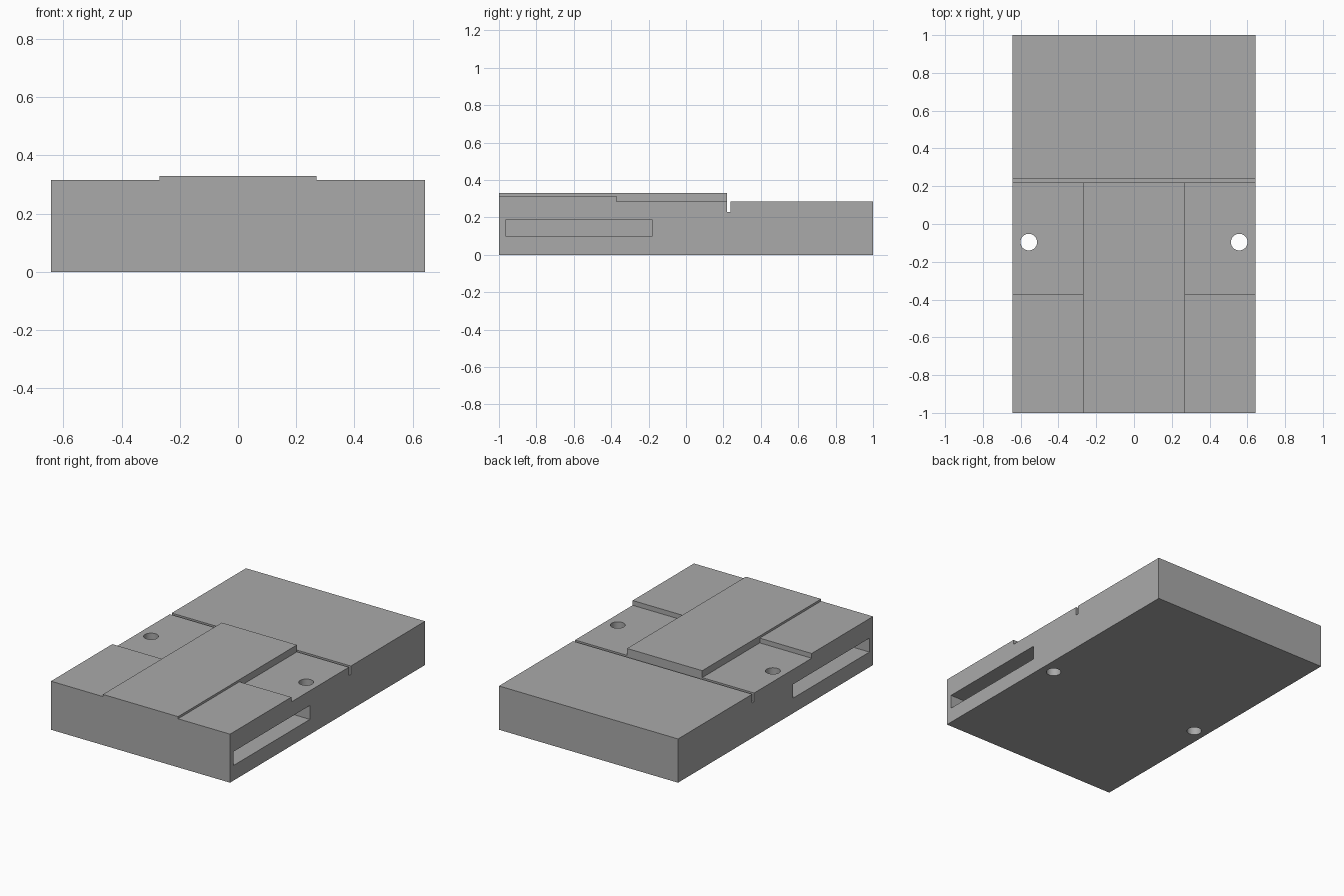
import bpy
import bmesh
from mathutils import Matrix, Vector

cube = bpy.data.objects.get("Cube")
if cube:
    bpy.data.objects.remove(cube, do_unlink=True)

HALF_W = 0.643
RIB = 0.27          # half width of the raised centre
DECK = 0.284        # main deck height
PAD = 0.315         # front side pad height
TOP = 0.329         # raised centre height

grey = bpy.data.materials.new("plain_grey")
grey.use_nodes = True
color = (0.4, 0.4, 0.4, 1)
grey.diffuse_color = color
grey.node_tree.nodes["Principled BSDF"].inputs["Base Color"].default_value = color


def make_object(name, bm):
    bmesh.ops.recalc_face_normals(bm, faces=bm.faces)
    mesh = bpy.data.meshes.new(name)
    bm.to_mesh(mesh)
    bm.free()
    mesh.materials.append(grey)
    obj = bpy.data.objects.new(name, mesh)
    bpy.context.collection.objects.link(obj)
    return obj


def extrude_profile(name, points, x0, x1):
    """Extrude a (y, z) side profile from x0 to x1."""
    bm = bmesh.new()
    face = bm.faces.new([bm.verts.new((x0, y, z)) for y, z in points])
    side = bmesh.ops.extrude_face_region(bm, geom=[face])
    verts = [v for v in side["geom"] if isinstance(v, bmesh.types.BMVert)]
    bmesh.ops.translate(bm, verts=verts, vec=Vector((x1 - x0, 0, 0)))
    return make_object(name, bm)


def cylinder(name, x, y, radius):
    bm = bmesh.new()
    bmesh.ops.create_cone(bm, cap_ends=True, segments=48, radius1=radius,
                          radius2=radius, depth=1, matrix=Matrix.Translation((x, y, 0.2)))
    return make_object(name, bm)


# Block with the raised centre and the cross groove in its side profile
body = extrude_profile("body", [
    (-1, 0), (1, 0), (1, DECK), (0.239, DECK), (0.239, 0.228),
    (0.219, 0.228), (0.219, TOP), (-1, TOP)], -HALF_W, HALF_W)

cutters = []
for label, s in (("left", 1), ("right", -1)):
    # Stepped shelf beside the raised centre
    cutters.append(extrude_profile(label + "_shelf_cutter", [
        (-1.1, PAD), (-0.371, PAD), (-0.371, DECK), (0.229, DECK),
        (0.229, 0.5), (-1.1, 0.5)], s * RIB, s * 0.8))
    # Blind side slot
    cutters.append(extrude_profile(label + "_slot_cutter", [
        (-0.963, 0.098), (-0.181, 0.098), (-0.181, 0.188), (-0.963, 0.188)],
        s * RIB, s * 0.8))
    # Vertical through hole
    cutters.append(cylinder(label + "_hole_cutter", s * 0.557, -0.096, 0.044))

for cutter in cutters:
    cutter.hide_render = True
    cutter.hide_viewport = True
    cutter.display_type = 'WIRE'
    mod = body.modifiers.new(cutter.name, 'BOOLEAN')
    mod.operation = 'DIFFERENCE'
    mod.solver = 'EXACT'
    mod.object = cutter

# Bake the cuts, then drop the cutters
bpy.context.view_layer.update()
evaluated = body.evaluated_get(bpy.context.evaluated_depsgraph_get())
baked = bpy.data.meshes.new_from_object(evaluated)
body.modifiers.clear()
body.data = baked
for cutter in cutters:
    bpy.data.objects.remove(cutter, do_unlink=True)

# Smooth hole walls, sharp block edges
bpy.ops.object.select_all(action='DESELECT')
body.select_set(True)
bpy.context.view_layer.objects.active = body
bpy.ops.object.shade_smooth_by_angle()
